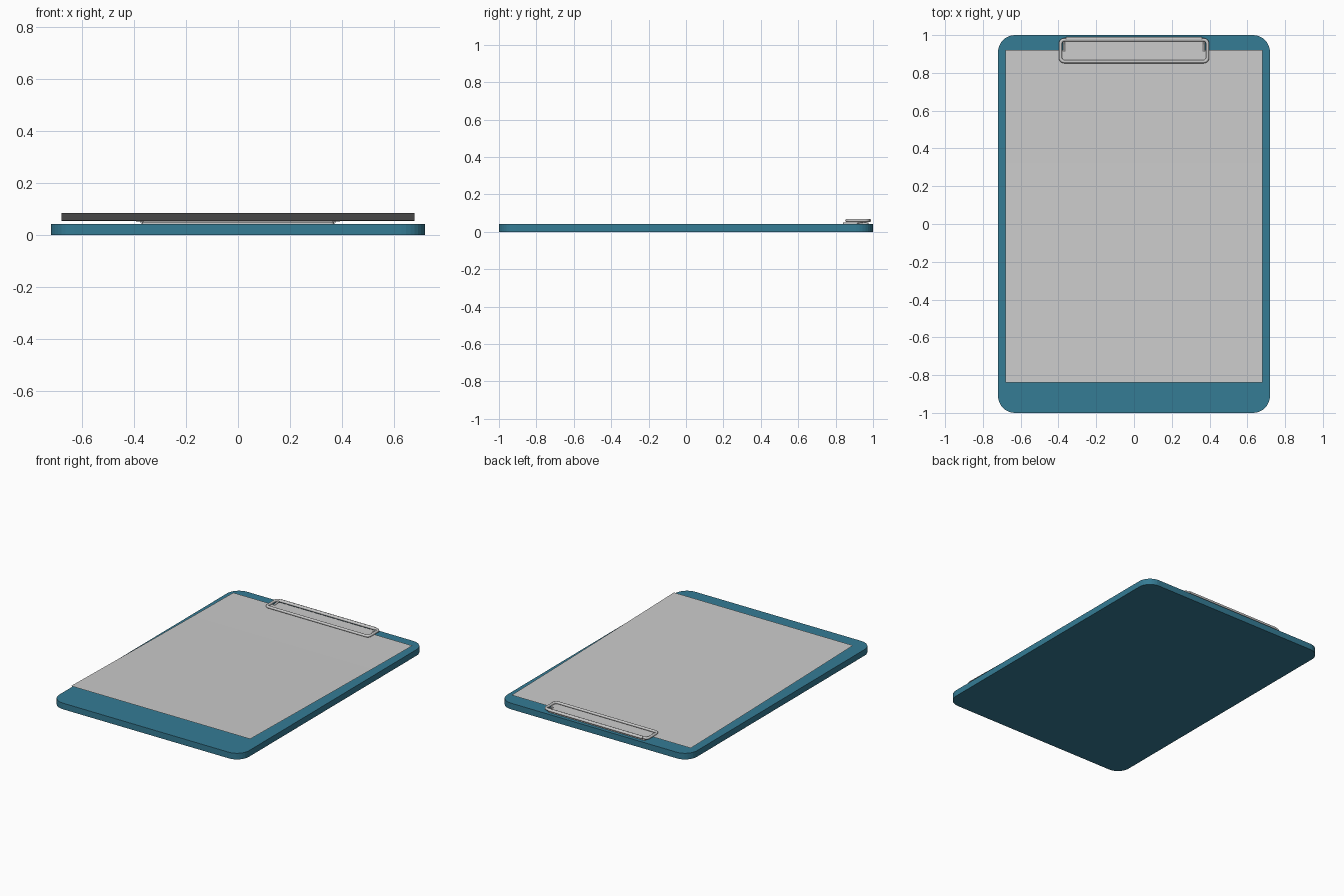
import bpy, bmesh, math

if "Cube" in bpy.data.objects:
    bpy.data.objects.remove(bpy.data.objects["Cube"])


def rounded_rect(x0, x1, y0, y1, r, n):
    """Counter-clockwise outline of a rounded rectangle."""
    pts = []
    corners = [(x1 - r, y1 - r, 0), (x0 + r, y1 - r, 90),
               (x0 + r, y0 + r, 180), (x1 - r, y0 + r, 270)]
    for cx, cy, start in corners:
        for i in range(n + 1):
            a = math.radians(start + 90 * i / n)
            pts.append((cx + r * math.cos(a), cy + r * math.sin(a)))
    return pts


def finish(name, bm):
    me = bpy.data.meshes.new(name)
    bm.to_mesh(me)
    bm.free()
    ob = bpy.data.objects.new(name, me)
    bpy.context.collection.objects.link(ob)
    return ob


def slab(name, outline, z0, z1):
    bm = bmesh.new()
    face = bm.faces.new([bm.verts.new((x, y, z0)) for x, y in outline])
    geo = bmesh.ops.extrude_face_region(bm, geom=[face])["geom"]
    for v in geo:
        if isinstance(v, bmesh.types.BMVert):
            v.co.z = z1
    bmesh.ops.recalc_face_normals(bm, faces=bm.faces)
    return finish(name, bm)


def wire(name, pts, radius, cyclic=False):
    cu = bpy.data.curves.new(name, 'CURVE')
    cu.dimensions = '3D'
    cu.bevel_depth = radius
    cu.bevel_resolution = 3
    cu.use_fill_caps = True
    sp = cu.splines.new('POLY')
    sp.points.add(len(pts) - 1)
    for p, co in zip(sp.points, pts):
        p.co = (*co, 1)
    sp.use_cyclic_u = cyclic
    ob = bpy.data.objects.new(name, cu)
    bpy.context.collection.objects.link(ob)
    return ob


# board
board = slab("board", rounded_rect(-0.72, 0.72, -1, 1, 0.09, 8), 0, 0.042)
mat = bpy.data.materials.new("board_blue")
mat.diffuse_color = (0.035, 0.2, 0.3, 1)
mat.use_nodes = True
mat.node_tree.nodes["Principled BSDF"].inputs["Base Color"].default_value = mat.diffuse_color
board.data.materials.append(mat)

# paper sheet, lifting gently toward the front
bm = bmesh.new()
rows = []
for i in range(9):
    t = i / 8
    y, z = 0.92 - 1.76 * t, 0.053 + 0.032 * t ** 1.15
    rows.append([bm.verts.new((x, y, z)) for x in (-0.68, 0.68)])
for a, b in zip(rows, rows[1:]):
    bm.faces.new((b[0], b[1], a[1], a[0]))
paper = finish("paper", bm)
for p in paper.data.polygons:
    p.use_smooth = True

# clip base plate under the paper
slab("clip_plate", rounded_rect(-0.37, 0.37, 0.84, 0.975, 0.012, 3), 0.04, 0.05)

# clip wire frame
frame = [(x, y, 0.061) for x, y in rounded_rect(-0.389, 0.389, 0.86, 0.975, 0.02, 5)]
wire("clip_frame", frame, 0.009, True)

# hinge rod along the back and the short legs inside the frame
wire("clip_hinge", [(-0.36, 0.981, 0.061), (0.36, 0.981, 0.061)], 0.009)
for side, s in (("left", -1), ("right", 1)):
    wire("clip_leg_" + side, [(s * 0.37, 0.97, 0.058), (s * 0.37, 0.915, 0.05)], 0.006)
